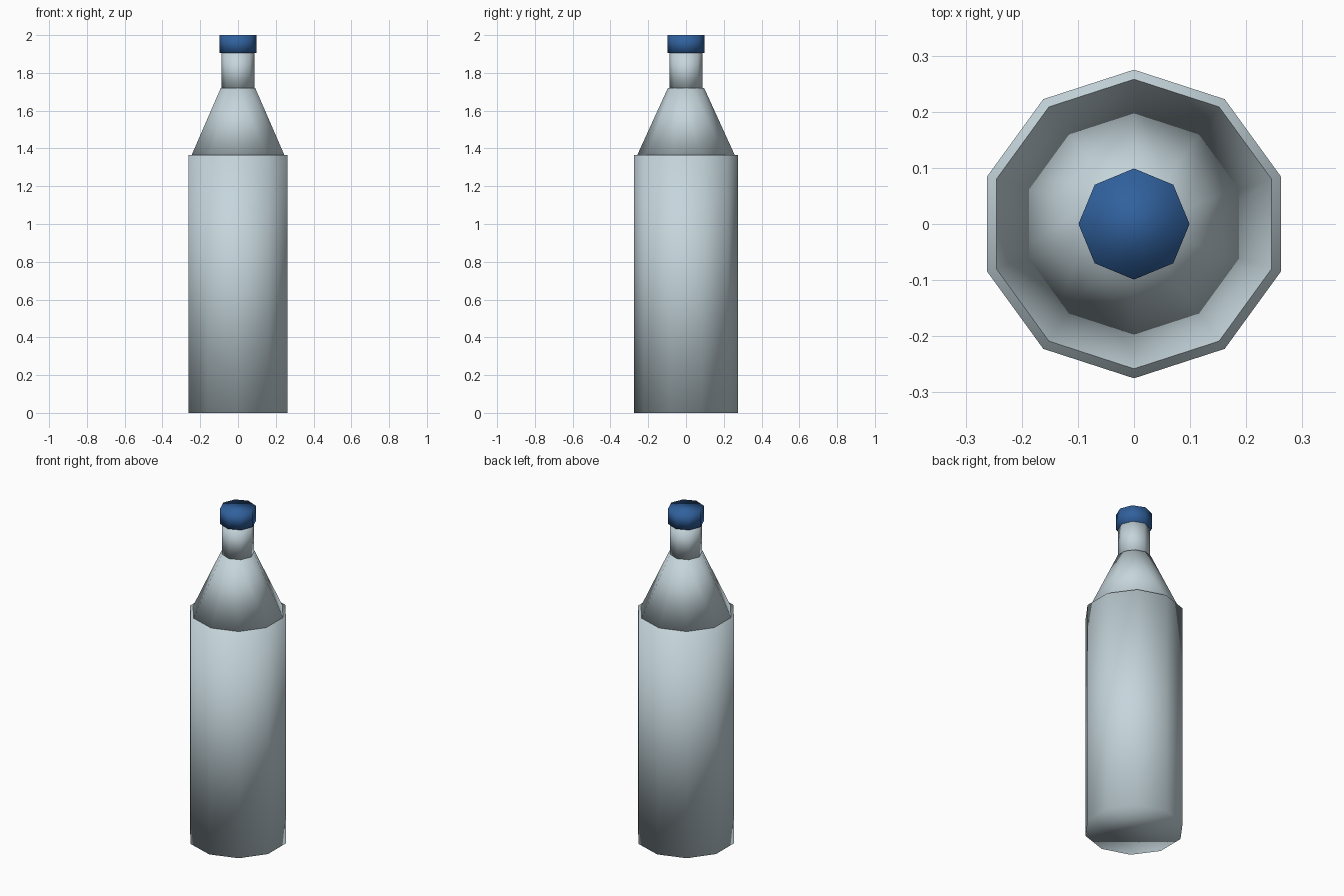
import bpy
import bmesh
from mathutils import Matrix

cube = bpy.data.objects.get("Cube")
if cube:
    bpy.data.objects.remove(cube, do_unlink=True)


def make_material(name, rgb):
    mat = bpy.data.materials.new(name)
    mat.use_nodes = True
    color = (*rgb, 1.0)
    mat.diffuse_color = color
    mat.node_tree.nodes["Principled BSDF"].inputs["Base Color"].default_value = color
    return mat


def add_section(name, sides, r_bottom, r_top, z_bottom, z_top, mat):
    """Closed, fully smooth-shaded frustum with a corner on the y axis."""
    bm = bmesh.new()
    bmesh.ops.create_cone(
        bm, cap_ends=True, cap_tris=False, segments=sides,
        radius1=r_bottom, radius2=r_top, depth=z_top - z_bottom,
        matrix=Matrix.Translation((0, 0, (z_bottom + z_top) / 2)))
    for face in bm.faces:
        face.smooth = True
    mesh = bpy.data.meshes.new(name)
    bm.to_mesh(mesh)
    bm.free()
    mesh.materials.append(mat)
    obj = bpy.data.objects.new(name, mesh)
    bpy.context.collection.objects.link(obj)
    return obj


glass = make_material("pale_blue_grey", (0.56, 0.67, 0.715))
blue = make_material("cap_blue", (0.03, 0.12, 0.34))

# Bottle, from the base up
add_section("bottle_body", 10, 0.275, 0.275, 0.0, 1.365, glass)
add_section("bottle_shoulder", 10, 0.258, 0.096, 1.365, 1.72, glass)
add_section("bottle_neck", 8, 0.088, 0.088, 1.72, 1.905, glass)
add_section("bottle_cap", 8, 0.099, 0.099, 1.905, 2.0, blue)
